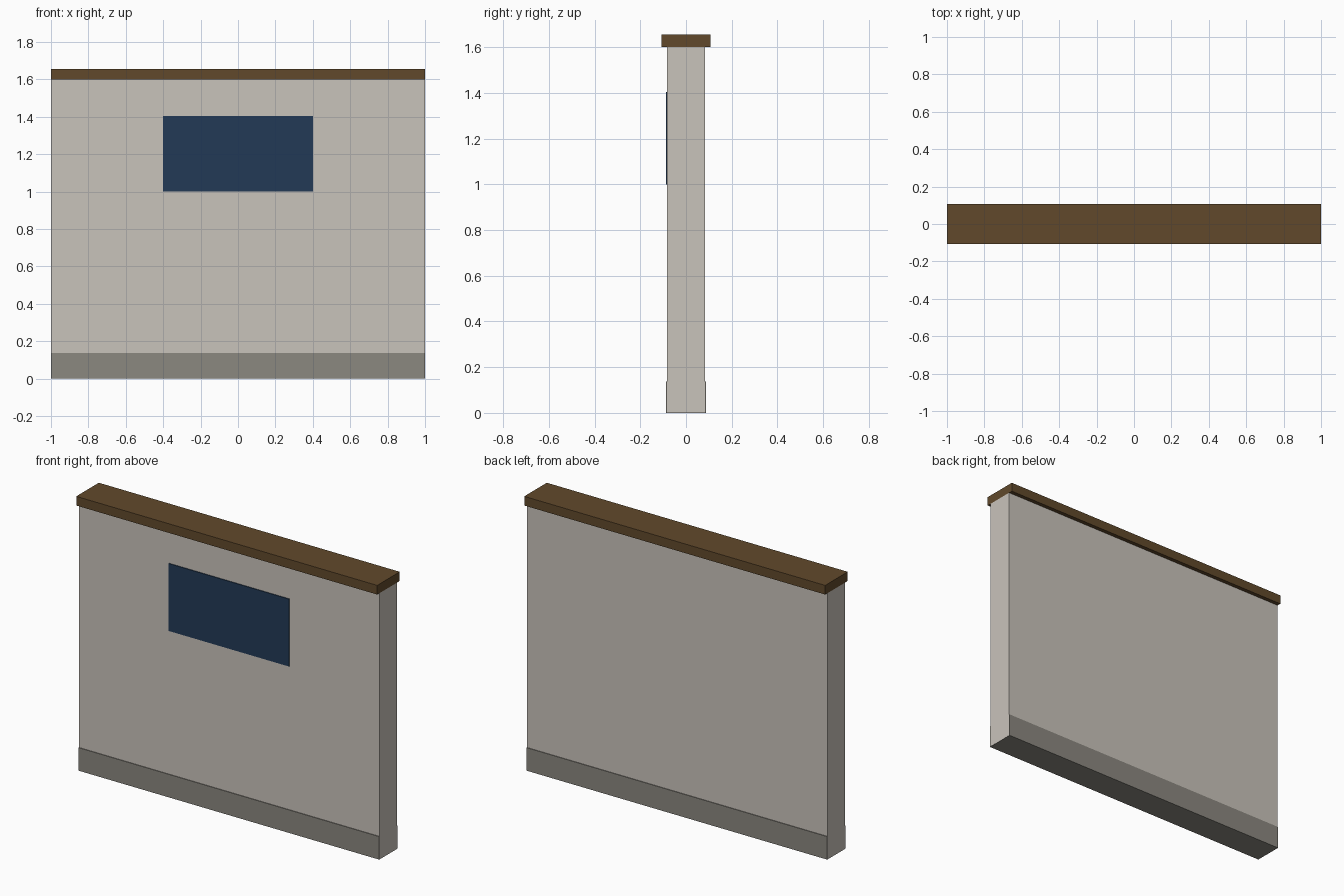
import bpy

if "Cube" in bpy.data.objects:
    bpy.data.objects.remove(bpy.data.objects["Cube"])


def material(name, srgb):
    """Flat material from 0-255 display values, stored as linear."""
    def lin(c):
        c /= 255
        return c / 12.92 if c <= 0.04045 else ((c + 0.055) / 1.055) ** 2.4
    m = bpy.data.materials.new(name)
    m.diffuse_color = (*[lin(c) for c in srgb], 1)
    m.use_nodes = True
    m.node_tree.nodes["Principled BSDF"].inputs["Base Color"].default_value = m.diffuse_color
    return m


def box(name, mat, x, y, z):
    """Box spanning the given (min, max) ranges."""
    spans = (x, y, z)
    bpy.ops.mesh.primitive_cube_add(size=1, location=[(a + b) / 2 for a, b in spans])
    ob = bpy.context.object
    ob.name = name
    ob.scale = [b - a for a, b in spans]
    bpy.ops.object.transform_apply(location=False, rotation=False, scale=True)
    ob.data.materials.append(mat)
    return ob


plaster = material("warm_plaster", (201, 195, 187))
stone = material("grey_stone", (139, 136, 128))
wood = material("brown_wood", (97, 73, 43))
blue = material("dark_blue", (34, 58, 86))

# Wall slab; its ends stand a hair proud of the plinth, whose underside is lowest
box("wall", plaster, (-1, 1), (-0.083, 0.083), (0.001, 1.60))
# Plinth course around the foot
box("plinth", stone, (-0.9995, 0.9995), (-0.087, 0.087), (0, 0.138))
# Overhanging timber coping
box("coping", wood, (-1, 1), (-0.107, 0.107), (1.60, 1.655))
# Thin panel on the front face
box("front_panel", blue, (-0.4, 0.4), (-0.088, -0.082), (1.0, 1.405))
